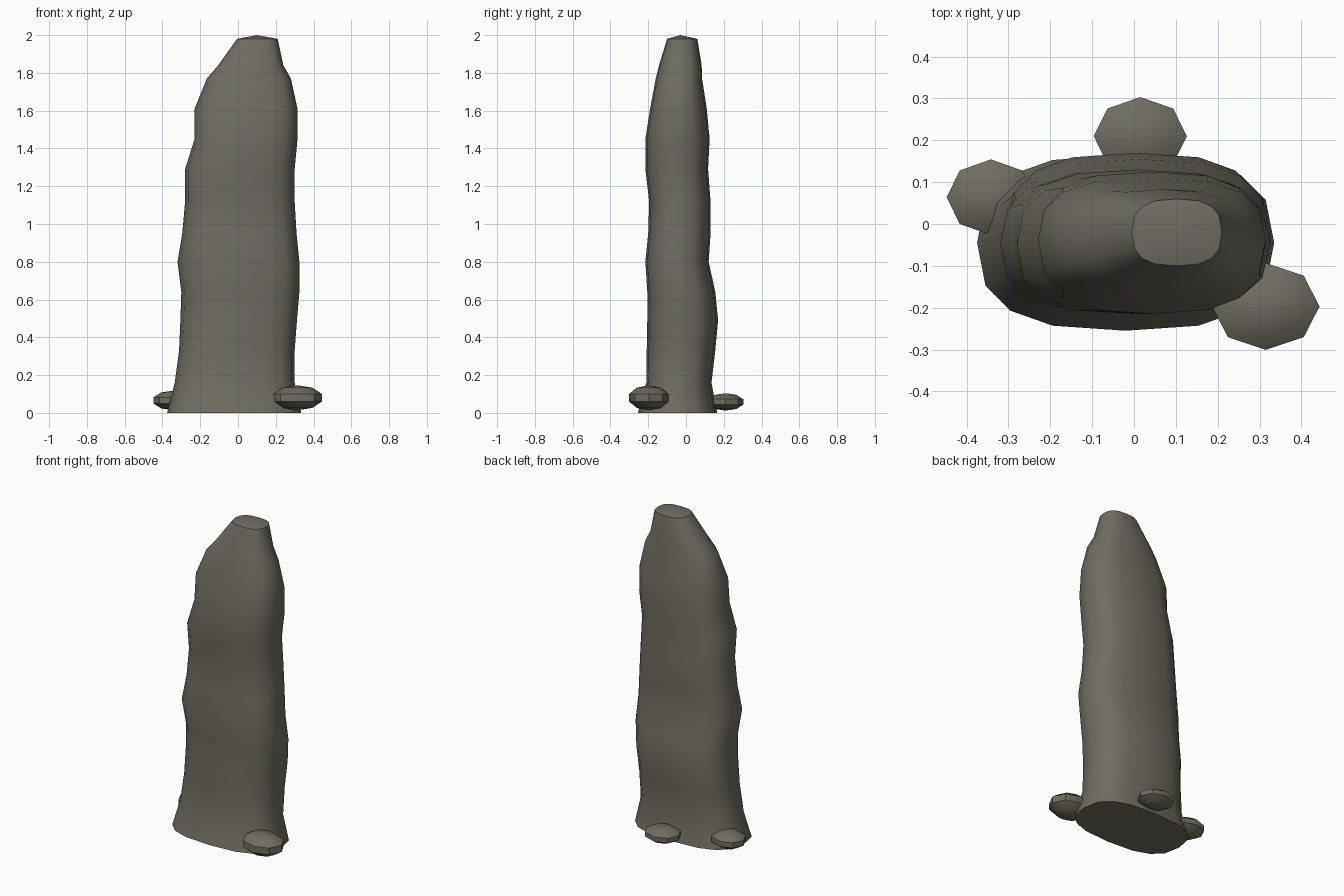
import bpy, bmesh, math

if "Cube" in bpy.data.objects:
    bpy.data.objects.remove(bpy.data.objects["Cube"])

stone = bpy.data.materials.new("weathered grey stone")
stone.diffuse_color = (0.16, 0.153, 0.118, 1)
stone.use_nodes = True
stone.node_tree.nodes["Principled BSDF"].inputs["Base Color"].default_value = stone.diffuse_color


def finish(bm, name, angle):
    bmesh.ops.recalc_face_normals(bm, faces=bm.faces)
    mesh = bpy.data.meshes.new(name)
    bm.to_mesh(mesh)
    bm.free()
    mesh.materials.append(stone)
    obj = bpy.data.objects.new(name, mesh)
    bpy.context.collection.objects.link(obj)
    bpy.ops.object.select_all(action='DESELECT')
    obj.select_set(True)
    bpy.context.view_layer.objects.active = obj
    bpy.ops.object.shade_smooth_by_angle(angle=math.radians(angle))
    return obj


def rounded(t, r):
    # superellipse coordinate: a box-like oval
    return r * math.copysign(abs(t) ** (2 / 2.7), t)


# Standing stone: height, left, right, front, back of each cross-section
SECTIONS = [
    (0.00, -0.375, 0.335, -0.255, 0.165),
    (0.16, -0.335, 0.300, -0.210, 0.135),
    (0.33, -0.312, 0.300, -0.208, 0.155),
    (0.49, -0.305, 0.312, -0.205, 0.170),
    (0.64, -0.300, 0.325, -0.205, 0.155),
    (0.80, -0.320, 0.325, -0.215, 0.120),
    (0.95, -0.295, 0.310, -0.200, 0.130),
    (1.12, -0.280, 0.300, -0.195, 0.130),
    (1.29, -0.280, 0.300, -0.215, 0.117),
    (1.45, -0.230, 0.315, -0.215, 0.125),
    (1.61, -0.230, 0.315, -0.190, 0.110),
    (1.77, -0.165, 0.280, -0.160, 0.085),
    (1.84, -0.105, 0.240, -0.143, 0.083),
    (1.98, -0.005, 0.210, -0.100, 0.060),
]
SIDES = 16
bm = bmesh.new()
rings = []
for z, x0, x1, y0, y1 in SECTIONS:
    ring = []
    for i in range(SIDES):
        a = math.tau * i / SIDES
        ring.append(bm.verts.new(((x0 + x1) / 2 + rounded(math.cos(a), (x1 - x0) / 2),
                                  (y0 + y1) / 2 + rounded(math.sin(a), (y1 - y0) / 2), z)))
    rings.append(ring)
apex = bm.verts.new((0.10, -0.03, 2.0))
for i in range(SIDES):
    j = (i + 1) % SIDES
    for low, high in zip(rings, rings[1:]):
        bm.faces.new((low[i], low[j], high[j], high[i]))
    bm.faces.new((rings[-1][i], rings[-1][j], apex))
bm.faces.new(rings[0][::-1])
finish(bm, "standing_stone", 40)

# Small rocks around the foot: centre and radii
ROCKS = {
    "front_right_rock": ((0.315, -0.197, 0.080), (0.135, 0.109, 0.066)),
    "back_rock": ((0.015, 0.210, 0.058), (0.117, 0.098, 0.046)),
    "left_rock": ((-0.342, 0.064, 0.066), (0.111, 0.095, 0.052)),
}
for name, (centre, radii) in ROCKS.items():
    bm = bmesh.new()
    bmesh.ops.create_uvsphere(bm, u_segments=8, v_segments=5, radius=1)
    bmesh.ops.scale(bm, vec=radii, verts=bm.verts)
    bmesh.ops.translate(bm, vec=centre, verts=bm.verts)
    finish(bm, name, 40)
